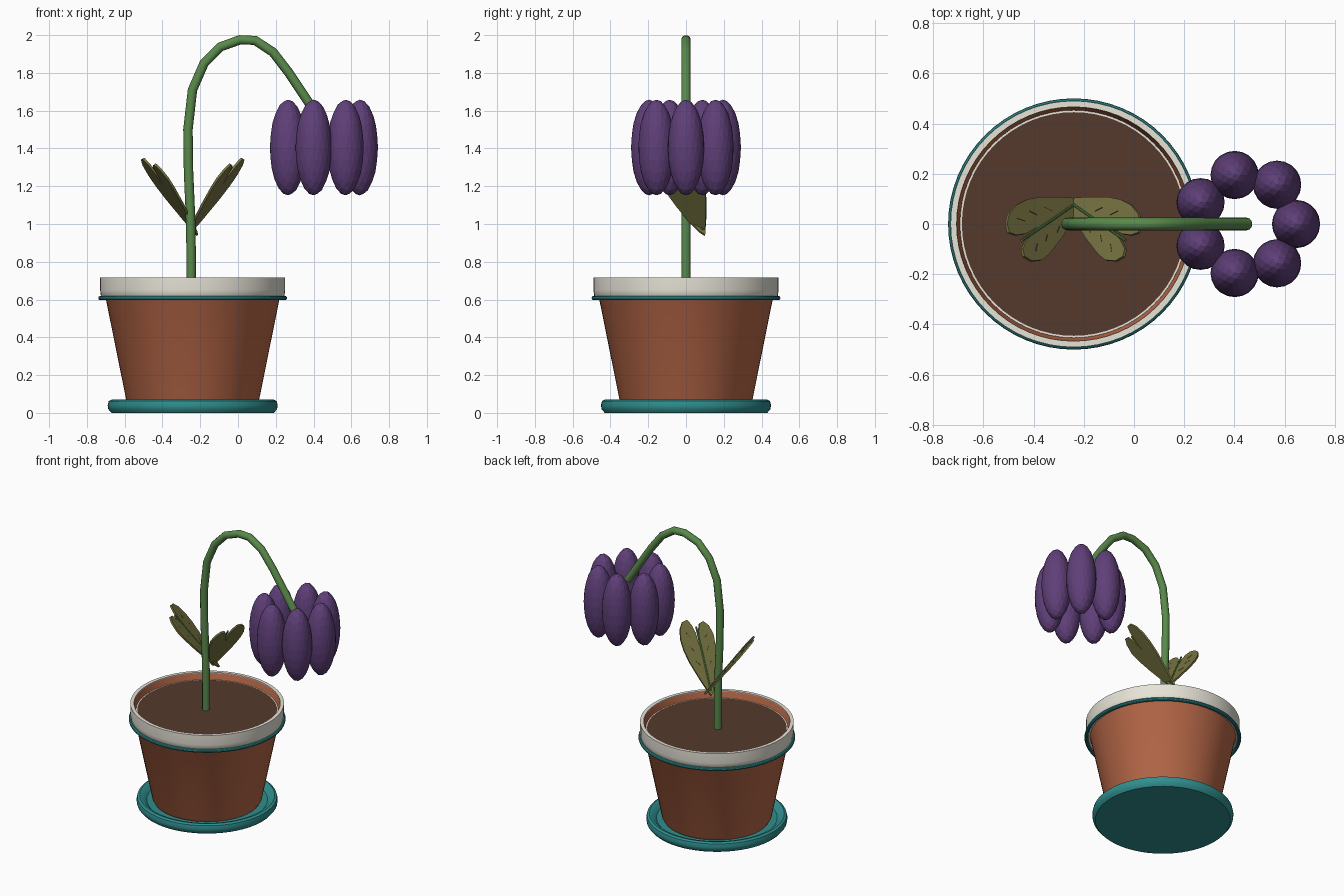
import bpy, bmesh, math
from mathutils import Vector

if "Cube" in bpy.data.objects:
    bpy.data.objects.remove(bpy.data.objects["Cube"])

CX = -0.24      # pot axis
FX = 0.445      # flower axis


def mat(name, rgb):
    m = bpy.data.materials.new(name)
    m.diffuse_color = (*rgb, 1)
    m.use_nodes = True
    m.node_tree.nodes["Principled BSDF"].inputs["Base Color"].default_value = m.diffuse_color
    return m


TERRA = mat("terracotta", (0.48, 0.14, 0.065))
TEAL = mat("teal", (0.03, 0.27, 0.27))
CREAM = mat("cream", (0.80, 0.77, 0.68))
SOIL = mat("soil", (0.09, 0.042, 0.025))
GREEN = mat("stem_green", (0.10, 0.25, 0.07))
OLIVE = mat("leaf_olive", (0.19, 0.18, 0.055))
PURPLE = mat("petal_purple", (0.115, 0.05, 0.19))


def finish(bm, name, m, smooth=True):
    bmesh.ops.recalc_face_normals(bm, faces=bm.faces)
    me = bpy.data.meshes.new(name)
    bm.to_mesh(me)
    bm.free()
    ob = bpy.data.objects.new(name, me)
    bpy.context.collection.objects.link(ob)
    me.materials.append(m)
    if smooth:
        bpy.ops.object.select_all(action='DESELECT')
        ob.select_set(True)
        bpy.context.view_layer.objects.active = ob
        bpy.ops.object.shade_smooth_by_angle(angle=math.radians(35))
    return ob


def lathe(name, profile, m, closed=False, n=64):
    bm = bmesh.new()
    pts = profile + profile[:1] if closed else profile
    vs = [bm.verts.new((r, 0, z)) for r, z in pts]
    es = [bm.edges.new(p) for p in zip(vs, vs[1:])]
    bmesh.ops.spin(bm, geom=vs + es, axis=(0, 0, 1), cent=(0, 0, 0),
                   angle=math.tau, steps=n, use_duplicate=False)
    bmesh.ops.remove_doubles(bm, verts=bm.verts, dist=1e-4)
    bmesh.ops.translate(bm, verts=bm.verts, vec=(CX, 0, 0))
    return finish(bm, name, m)


def tube(name, pts, radius, m, sides=12):
    # sweep a ring along the path, turning it with the direction of travel
    bm = bmesh.new()
    pts = [Vector(p) for p in pts]
    rings = []
    for i, p in enumerate(pts):
        d = (pts[min(i + 1, len(pts) - 1)] - pts[max(i - 1, 0)]).normalized()
        u = d.cross(Vector((0, 1, 0))).normalized()
        v = d.cross(u)
        rings.append([bm.verts.new(p + radius * (u * math.cos(a) + v * math.sin(a)))
                      for a in (math.tau * k / sides for k in range(sides))])
    for a, b in zip(rings, rings[1:]):
        for k in range(sides):
            j = (k + 1) % sides
            bm.faces.new((a[k], a[j], b[j], b[k]))
    bm.faces.new(rings[0])
    bm.faces.new(rings[-1])
    return finish(bm, name, m)


# saucer, pot, rim, band and soil
lathe("saucer", [(0, 0), (0.43, 0), (0.447, 0.02), (0.45, 0.04), (0.445, 0.062),
                 (0.43, 0.07), (0.41, 0.065), (0.385, 0.04), (0, 0.035)], TEAL)
lathe("pot", [(0, 0.036), (0.335, 0.036), (0.35, 0.06), (0.46, 0.605), (0.472, 0.62),
              (0.472, 0.71), (0.467, 0.715), (0.452, 0.66), (0.44, 0.60), (0, 0.60)], TERRA)
lathe("rim", [(0.462, 0.61), (0.475, 0.607), (0.486, 0.62), (0.49, 0.65),
              (0.49, 0.718), (0.466, 0.718), (0.468, 0.66)], CREAM, closed=True)
lathe("rim_band", [(0.488 + 0.012 * math.cos(a), 0.608 + 0.012 * math.sin(a))
                   for a in (math.tau * k / 10 for k in range(10))], TEAL, closed=True)
lathe("soil_edge", [(0.453, 0.65), (0.453, 0.671), (0.445, 0.671), (0.445, 0.65)],
      CREAM, closed=True)
lathe("soil", [(0, 0.61), (0.445, 0.61), (0.445, 0.672), (0, 0.672)], SOIL)

# drooping stem
path = [(-0.248, 0.64), (-0.248, 0.85), (-0.252, 1.05), (-0.262, 1.28), (-0.265, 1.50),
        (-0.241, 1.71), (-0.18, 1.85), (-0.095, 1.937), (0.01, 1.975), (0.09, 1.972),
        (0.185, 1.91), (0.27, 1.80), (0.35, 1.68), (0.45, 1.53)]
tube("stem", [(x, 0, z) for x, z in path], 0.025, GREEN)

# ring of seven hanging petals
for i in range(7):
    a = math.tau * i / 7
    bm = bmesh.new()
    bmesh.ops.create_icosphere(bm, subdivisions=3, radius=1)
    bmesh.ops.scale(bm, vec=(0.096, 0.096, 0.253), verts=bm.verts)
    bmesh.ops.translate(bm, verts=bm.verts,
                        vec=(FX + 0.2 * math.cos(a), 0.2 * math.sin(a), 1.405))
    finish(bm, f"petal_{i + 1}", PURPLE, smooth=False)


# two-lobed leaves: plan outline laid on a tilted plane, mirrored across the stem
def on_leaf(x, y, s, lift=0.0):
    z = 0.97 + 1.21 * (x + 0.24) - 0.46 * (y - 0.1)
    p = Vector((x, y, z)) + lift * Vector((-1.21, 0.46, 1)).normalized()
    return Vector((CX + s * (p.x - CX), p.y, p.z))


outline = [(-0.265, 0.10), (-0.19, 0.106), (-0.10, 0.106), (-0.05, 0.096), (-0.01, 0.076),
           (0.02, 0.04), (0.03, 0.0), (0.02, -0.035), (-0.01, -0.045), (-0.045, -0.04),
           (-0.09, -0.015), (-0.05, -0.065), (-0.033, -0.10), (-0.04, -0.13),
           (-0.07, -0.148), (-0.11, -0.145), (-0.14, -0.12), (-0.19, -0.055),
           (-0.235, 0.015), (-0.26, 0.07)]
veins = [((-0.15, 0.05), (-0.12, 0.065)), ((-0.09, 0.035), (-0.06, 0.05)),
         ((-0.04, 0.01), (-0.01, 0.02)), ((-0.18, -0.01), (-0.17, -0.035)),
         ((-0.13, -0.045), (-0.125, -0.07)), ((-0.09, -0.08), (-0.085, -0.11))]
for s, side in ((-1, "left"), (1, "right")):
    bm = bmesh.new()
    top = [bm.verts.new(on_leaf(x, y, s, 0.006)) for x, y in outline]
    low = [bm.verts.new(on_leaf(x, y, s, -0.006)) for x, y in outline]
    bm.faces.new(top)
    bm.faces.new(low[::-1])
    for i in range(len(top)):
        j = (i + 1) % len(top)
        bm.faces.new((top[i], low[i], low[j], top[j]))
    finish(bm, f"leaf_{side}", OLIVE)
    tube(f"midrib_{side}", [on_leaf(x, y, s, 0.004) for x, y in
                            ((-0.25, 0.085), (-0.15, 0.015), (-0.03, -0.066))], 0.006, GREEN, 8)
    for k, (a, b) in enumerate(veins):
        tube(f"vein_{side}_{k + 1}", [on_leaf(*a, s, 0.005), on_leaf(*b, s, 0.005)],
             0.0025, SOIL, 5)
